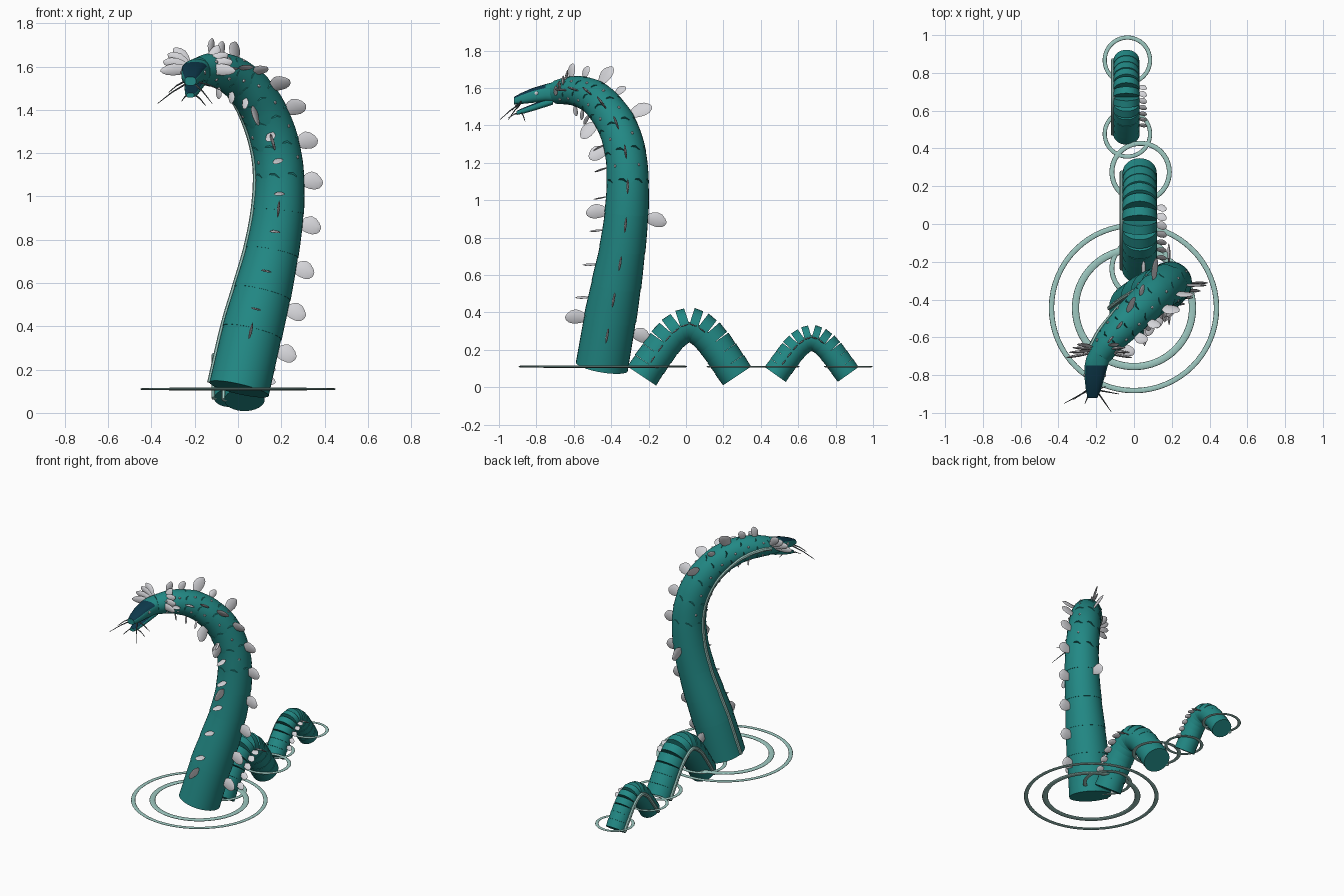
import bpy, bmesh, math
from mathutils import Vector as V

if "Cube" in bpy.data.objects:
    bpy.data.objects.remove(bpy.data.objects["Cube"])


def material(name, rgb):
    m = bpy.data.materials.new(name)
    m.diffuse_color = (*rgb, 1)
    m.use_nodes = True
    m.node_tree.nodes["Principled BSDF"].inputs["Base Color"].default_value = m.diffuse_color
    return m


TEAL = material("teal_skin", (0.016, 0.25, 0.235))
PALE = material("pale_mint", (0.34, 0.58, 0.53))
FIN = material("pearl_fin", (0.66, 0.66, 0.69))
DARK = material("deep_navy", (0.004, 0.04, 0.07))
WHISKER = material("whisker_grey", (0.10, 0.12, 0.13))


def loft(bm, rings):
    """Skin a list of point rings and cap both ends."""
    vs = [[bm.verts.new(p) for p in r] for r in rings]
    n = len(vs[0])
    for a, b in zip(vs, vs[1:]):
        for i in range(n):
            j = (i + 1) % n
            bm.faces.new((a[i], a[j], b[j], b[i]))
    bm.faces.new(vs[0][::-1])
    bm.faces.new(vs[-1])


def finish(bm, name, mats, angle=40):
    bmesh.ops.recalc_face_normals(bm, faces=bm.faces)
    me = bpy.data.meshes.new(name)
    bm.to_mesh(me)
    bm.free()
    ob = bpy.data.objects.new(name, me)
    bpy.context.collection.objects.link(ob)
    for m in mats:
        me.materials.append(m)
    bpy.ops.object.select_all(action='DESELECT')
    bpy.context.view_layer.objects.active = ob
    ob.select_set(True)
    bpy.ops.object.shade_smooth_by_angle(angle=math.radians(angle))
    return ob


def spline(pts, s):
    """Catmull-Rom sample (any dimension), s measured in control points."""
    i = min(int(s), len(pts) - 2)
    f = s - i
    p = [V(pts[k]) for k in (i, i + 1)]
    a = V(pts[i - 1]) if i else 2 * p[0] - p[1]
    d = V(pts[i + 2]) if i + 2 < len(pts) else 2 * p[1] - p[0]
    b, c = p
    return 0.5 * (2 * b + (c - a) * f + (2 * a - 5 * b + 4 * c - d) * f * f
                  + (3 * b - a - 3 * c + d) * f ** 3)


def frame(pts, s):
    """Position, radius, tangent, side (+x) and back directions on a body path."""
    q = spline(pts, s)
    e = 0.02
    lo, hi = max(s - e, 0), min(s + e, len(pts) - 1)
    t = (spline(pts, hi).xyz - spline(pts, lo).xyz).normalized()
    side = (V((1, 0, 0)) - t * t.x).normalized()
    return q.xyz, q.w, t, side, t.cross(side)


def circle(c, r, u, v, n=32, k=1.0):
    return [c + u * r * math.cos(2 * math.pi * i / n) + v * r * k * math.sin(2 * math.pi * i / n)
            for i in range(n)]


def fin(bm, root, out, wide, length, width, thick=0.014):
    """Blunt leaf-shaped blade growing along out."""
    out = out.normalized()
    wide = (wide - out * wide.dot(out)).normalized()
    flat = out.cross(wide)
    prof = [(-.15, .22, 0), (.2, .42, 0), (.5, .5, .02), (.75, .42, .08), (.92, .24, .14), (1, .06, .16)]
    loft(bm, [circle(root + out * u * length - wide * sh * width, w * width, wide, flat, 8,
                     thick / width) for u, w, sh in prof])


def tube(bm, pts, radii, n=8):
    rings = []
    for i, p in enumerate(pts):
        t = (pts[min(i + 1, len(pts) - 1)] - pts[max(i - 1, 0)]).normalized()
        u = t.orthogonal().normalized() if abs(t.x) > .98 else (V((1, 0, 0)) - t * t.x).normalized()
        rings.append(circle(p, radii[i], u, t.cross(u), n))
    loft(bm, rings)


# Neck: one overlapping sleeve per interval of the path (x, y, z, radius)
NECK = [(.005, -.45, .11, .138), (.065, -.405, .37, .138), (.112, -.372, .55, .132),
        (.157, -.34, .74, .122), (.187, -.318, .93, .116), (.192, -.312, 1.11, .111),
        (.168, -.325, 1.26, .108), (.12, -.365, 1.39, .104), (.06, -.425, 1.485, .098),
        (-.005, -.485, 1.545, .092), (-.065, -.55, 1.575, .085), (-.125, -.615, 1.585, .076),
        (-.18, -.69, 1.578, .064)]
bm = bmesh.new()
for i in range(len(NECK) - 1):
    rings = []
    for k in range(6):
        p, r, t, a, b = frame(NECK, i + k / 5)
        ring = circle(p, r * (1.02 - .02 * k / 5), a, b)
        if k == 0 and i >= 5:    # scalloped lower rim on the upper sleeves
            ring = [q - t * (.022 if j % 4 < 2 else 0) for j, q in enumerate(ring)]
        rings.append(ring)
    loft(bm, rings)
finish(bm, "neck_sleeves", [TEAL])


# Coils: two arches of short straight drums
def coil_path(x, y, half, low, top, r):
    h = top - low
    shape = [(-1, 0), (-.68, .44), (-.36, .82), (0, 1), (.36, .82), (.68, .44), (1, 0)]
    return [(x, y + u * half, low + w * h, r) for u, w in shape]


COILS = {"front_coil": coil_path(.03, .018, .255, .06, .335, .093),
         "rear_coil": coil_path(-.04, .672, .195, .068, .265, .07)}
for name, path in COILS.items():
    bm = bmesh.new()
    n = 12
    for i in range(n):
        p, q = (spline(path, 6 * (i + k) / n).xyz for k in (0, 1))
        t = (q - p).normalized()
        a = V((1, 0, 0))
        r = path[0][3]
        loft(bm, [circle(p, r, a, t.cross(a)), circle(q, r * .97, a, t.cross(a))])
    finish(bm, name, [TEAL])
    # small fins on the outer side of the coil
    bm = bmesh.new()
    for i in range(1, 8):
        p, r, t, a, b = frame(path, 6 * (i + .5) / n)
        fin(bm, p + a * r, a - t * .1, t, r * .55, r * .5, .008)
    finish(bm, name + "_fins", [FIN])

# Pale stripe down the opposite side of neck and coils
for name, path in {"neck": NECK, **COILS}.items():
    bm = bmesh.new()
    steps = 6 * (len(path) - 1)
    pts = []
    for i in range(steps + 1):
        p, r, t, a, b = frame(path, i / 6)
        pts.append(p - a * r * 1.0)
    tube(bm, pts, [.013] * len(pts))
    finish(bm, name + "_stripe", [PALE])

# Neck fins: side row, cross plates in front, large blades front and back
bm = bmesh.new()
for i in range(len(NECK) - 2):
    p, r, t, a, b = frame(NECK, i + .75)
    k = 1 if i < 8 else .75
    fin(bm, p + a * r, a + t * .15, t, .085 * k, .085 * k)
    if i not in (0, 7):
        p, r, t, a, b = frame(NECK, i + .45)
        fin(bm, p - b * r, -b - t * .25, a, .07 * k, .05 * k, .008)
for s, sign, size in [(.9, -1, .1), (.75, 1, .09), (4, -1, .1), (3.9, 1, .1), (6.2, -1, .09),
                      (7.2, 1, .11), (7.7, -1, .1), (9.2, 1, .1), (10.2, 1, .06), (11, 1, .07),
                      (8.3, 1, .06)]:
    p, r, t, a, b = frame(NECK, s)
    fin(bm, p + b * sign * r, b * sign, t, size, .08 if size > .08 else .05)
finish(bm, "neck_fins", [FIN])

# Tiny pale spots on the upper neck
bm = bmesh.new()
for i in range(5, 12):
    p, r, t, a, b = frame(NECK, i + .4)
    for ang in (35, 145, -35, -145):
        g = math.radians(ang)
        c = p + (a * math.cos(g) + b * math.sin(g)) * r
        loft(bm, [circle(c + t * z, w, a, b, 8) for z, w in ((-.008, .002), (-.004, .007), (.004, .007), (.008, .002))])
finish(bm, "neck_spots", [FIN])


# Head: tapered upper skull with dark top, and open lower jaw
def boxy(c, w, h, n=20):
    out = []
    for i in range(n):
        g = 2 * math.pi * (i + .5) / n
        cx, sz = math.cos(g), math.sin(g)
        out.append(V(c) + V((math.copysign(abs(cx) ** .7, cx) * w, 0, math.copysign(abs(sz) ** .7, sz) * h)))
    return out


bm = bmesh.new()
loft(bm, [boxy((-.165, -.65, 1.582), .062, .06), boxy((-.19, -.71, 1.577), .064, .054),
          boxy((-.2, -.75, 1.573), .062, .048), boxy((-.21, -.82, 1.56), .052, .04),
          boxy((-.215, -.88, 1.544), .04, .03), boxy((-.22, -.92, 1.532), .026, .02)])
bmesh.ops.recalc_face_normals(bm, faces=bm.faces)
for f in bm.faces:
    c = f.calc_center_median()
    if f.normal.z > .55 and c.y < -.74:
        f.material_index = 1
finish(bm, "skull", [TEAL, DARK])

bm = bmesh.new()
loft(bm, [boxy((-.19, -.71, 1.535), .045, .024), boxy((-.207, -.8, 1.502), .04, .02),
          boxy((-.215, -.87, 1.478), .03, .016), boxy((-.22, -.905, 1.467), .018, .011)])
bmesh.ops.recalc_face_normals(bm, faces=bm.faces)
for f in bm.faces:
    f.material_index = 1 if f.normal.z > .6 else 0
finish(bm, "lower_jaw", [TEAL, DARK])

# Eyes on both sides of the skull
bm = bmesh.new()
for s in (-1, 1):
    c = V((-.207 + s * .053, -.80, 1.572))
    loft(bm, [circle(c + V((s * d, 0, 0)), w, V((0, 1, 0)), V((0, 0, 1)), 10)
              for d, w in ((-.004, .010), (.003, .010), (.007, .004))])
finish(bm, "eyes", [FIN])

# Fan of frill fins on both sides of the head
bm = bmesh.new()
for s in (-1, 1):
    for k, ang in enumerate((2, 18, 34, 52)):
        g = math.radians(ang)
        d = V((s * math.cos(g), .12 * (k - 1.5), math.sin(g)))
        root = V((-.185 + s * .05, -.685 + .012 * k, 1.585 + .012 * k))
        fin(bm, root, d, V((0, 0, 1)) if ang < 45 else V((1, 0, 0)), .125 - .012 * k, .055, .016)
finish(bm, "head_frill", [FIN])

# Whiskers around the mouth
bm = bmesh.new()
for x0, z0, end in [(-.24, 1.52, (-.37, -.95, 1.43)), (-.20, 1.52, (-.12, -.995, 1.43)),
                    (-.25, 1.53, (-.32, -.93, 1.48)), (-.19, 1.53, (-.08, -.90, 1.49)),
                    (-.23, 1.47, (-.26, -.95, 1.44)), (-.20, 1.47, (-.15, -.86, 1.42))]:
    a, b = V((x0, -.88, z0)), V(end)
    tube(bm, [a, (a + b) / 2 + V((0, 0, .006)), b], [.0045, .0035, .0015], 6)
finish(bm, "whiskers", [WHISKER])

# Flat ripple rings where the body meets the water line
for name, x, y, r, w in [("outer_ripple", 0, -.445, .437, .014), ("inner_ripple", 0, -.445, .31, .019),
                         ("front_coil_ripple_a", .035, -.235, .152, .013),
                         ("front_coil_ripple_b", .035, .275, .152, .013),
                         ("rear_coil_ripple_a", -.035, .477, .12, .011),
                         ("rear_coil_ripple_b", -.035, .867, .12, .011)]:
    bpy.ops.mesh.primitive_torus_add(location=(x, y, .11), major_radius=r, minor_radius=w,
                                     major_segments=64, minor_segments=10)
    ob = bpy.context.object
    ob.name = name
    ob.scale.z = .35
    ob.data.materials.append(PALE)
    bpy.ops.object.shade_smooth_by_angle(angle=math.radians(50))
